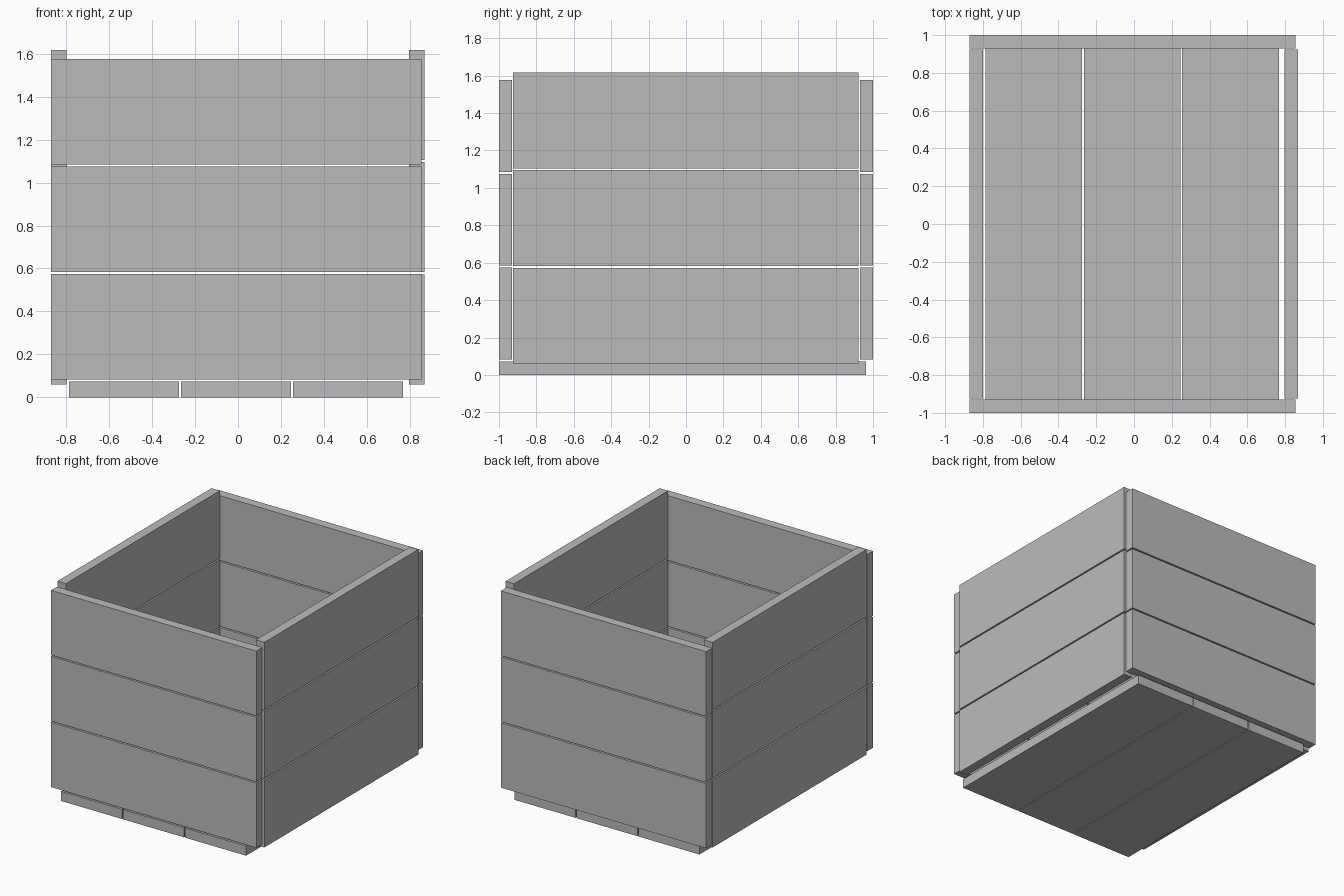
import bpy

cube = bpy.data.objects.get("Cube")
if cube:
    bpy.data.objects.remove(cube, do_unlink=True)

grey = bpy.data.materials.new("plain grey")
grey.use_nodes = True
colour = (0.5, 0.5, 0.5, 1)
grey.diffuse_color = colour
grey.node_tree.nodes["Principled BSDF"].inputs["Base Color"].default_value = colour


def plank(name, x, y, z):
    """Box spanning the given (low, high) ranges."""
    spans = (x, y, z)
    bpy.ops.mesh.primitive_cube_add(size=1, location=[(a + b) / 2 for a, b in spans])
    ob = bpy.context.object
    ob.name = name
    ob.scale = [b - a for a, b in spans]
    bpy.ops.object.transform_apply(location=False, rotation=False, scale=True)
    ob.data.materials.append(grey)


# Floor: three boards running front to back
for i in range(3):
    x = -0.787 + i * 0.521
    plank(f"floor_board_{i + 1}", (x, x + 0.513), (-1, 0.963), (0, 0.073))

# Walls: three stacked boards on each side
for i in range(3):
    z = 0.083 + i * 0.501
    for name, y in (("front", -1), ("back", 0.929)):
        plank(f"{name}_board_{i + 1}", (-0.87, 0.854), (y, y + 0.071), (z, z + 0.491))
    z = 0.06 + i * 0.5225
    for name, x in (("right", -0.87), ("left", 0.797)):
        plank(f"{name}_board_{i + 1}", (x, x + 0.071), (-0.924, 0.923), (z, z + 0.512))
